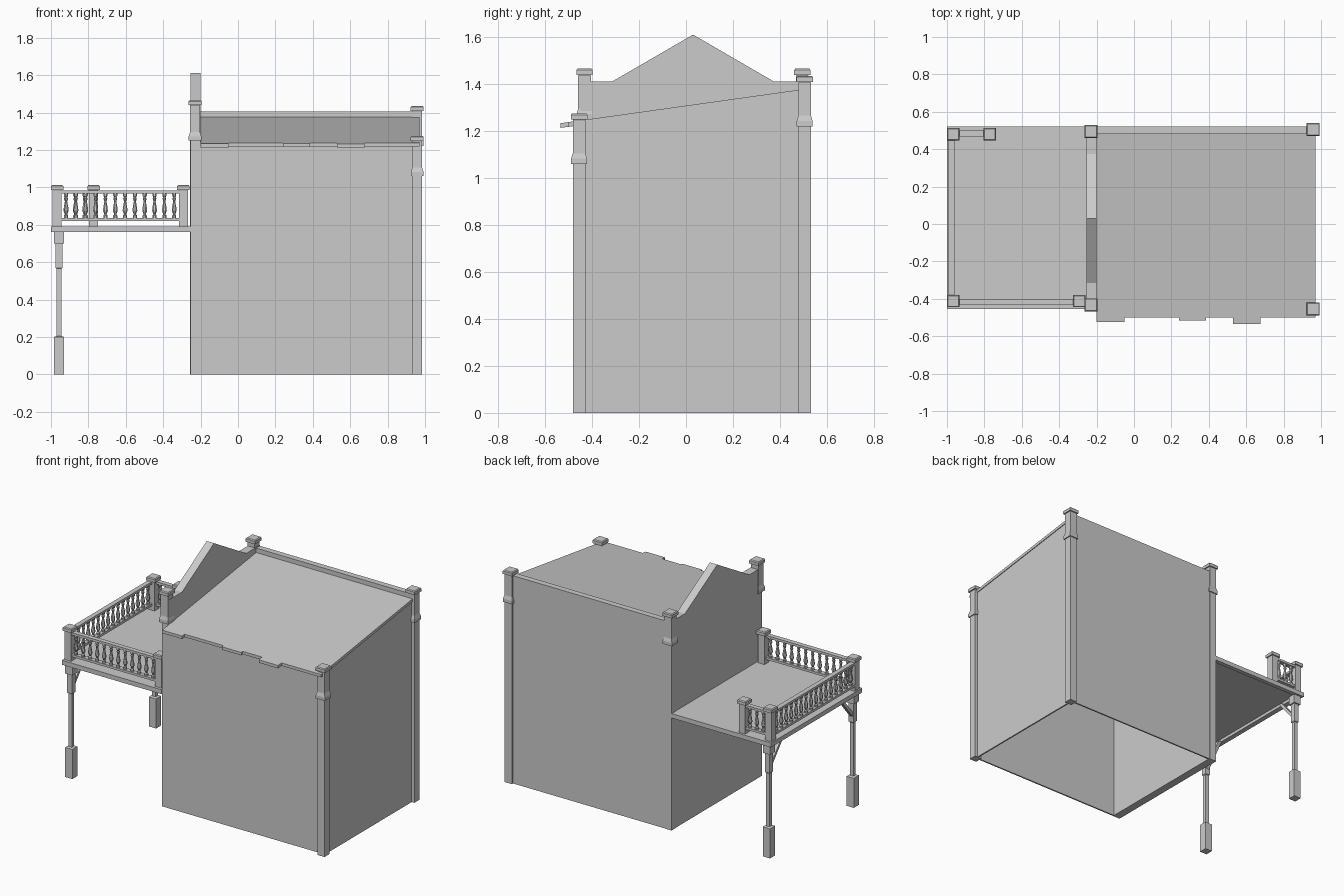
import bpy, bmesh
from math import cos, sin, pi, sqrt
from mathutils import Vector

cube = bpy.data.objects.get("Cube")
if cube:
    bpy.data.objects.remove(cube, do_unlink=True)

grey = bpy.data.materials.new("plain_grey")
grey.use_nodes = True
GREY = (0.6, 0.6, 0.6, 1)
grey.diffuse_color = GREY
grey.node_tree.nodes["Principled BSDF"].inputs["Base Color"].default_value = GREY


def finish(name, bm):
    bmesh.ops.recalc_face_normals(bm, faces=bm.faces)
    mesh = bpy.data.meshes.new(name)
    bm.to_mesh(mesh)
    bm.free()
    mesh.materials.append(grey)
    ob = bpy.data.objects.new(name, mesh)
    bpy.context.scene.collection.objects.link(ob)
    return ob


def prism(name, pts, vec):
    """Polygon swept along a vector."""
    bm = bmesh.new()
    a = [bm.verts.new(p) for p in pts]
    b = [bm.verts.new(Vector(p) + Vector(vec)) for p in pts]
    bm.faces.new(a)
    bm.faces.new(b)
    for i in range(len(a)):
        j = (i + 1) % len(a)
        bm.faces.new((a[i], a[j], b[j], b[i]))
    return finish(name, bm)


def box(name, x, y, z):
    pts = [(x[0], y[0], z[0]), (x[1], y[0], z[0]), (x[1], y[1], z[0]), (x[0], y[1], z[0])]
    return prism(name, pts, (0, 0, z[1] - z[0]))


def add_stack(bm, cx, cy, rings, sides=4):
    """Loft of (z, half width) rings, square unless more sides are given."""
    k = sqrt(2) if sides == 4 else 1
    loops = []
    for z, r in rings:
        loops.append([bm.verts.new((cx + r * k * cos(2 * pi * (i + .5) / sides),
                                    cy + r * k * sin(2 * pi * (i + .5) / sides), z))
                      for i in range(sides)])
    bm.faces.new(loops[0])
    bm.faces.new(loops[-1])
    for lo, hi in zip(loops, loops[1:]):
        for i in range(sides):
            j = (i + 1) % sides
            bm.faces.new((lo[i], lo[j], hi[j], hi[i]))


def stack(name, cx, cy, rings):
    bm = bmesh.new()
    add_stack(bm, cx, cy, rings)
    return finish(name, bm)


def cap_rings(top, w):
    return [(top - .04, w - .008), (top - .026, w), (top - .026, w + .008),
            (top - .006, w + .008), (top, w + .003)]


def roof_z(y):
    return 1.375 + 0.14 * (y - 0.48)


# House walls: open shell with a thick gabled wall on the balcony side
gable = [(-.45, 0), (.52, 0), (.52, 1.41), (.375, 1.41), (.03, 1.61), (-.315, 1.41), (-.45, 1.41)]
prism("gable_wall", [(-.255, y, z) for y, z in gable], (.055, 0, 0))
box("front_wall", (-.2, .965), (-.45, -.44), (0, roof_z(-.45) - .01))
box("back_wall", (-.2, .965), (.51, .52), (0, 1.405))
side = [(-.45, 0), (.52, 0), (.52, roof_z(.48)), (.48, roof_z(.48)), (-.45, roof_z(-.45))]
prism("side_wall", [(.955, y, z) for y, z in side], (.01, 0, 0))
box("back_parapet", (-.2, .95), (.48, .52), (1.33, 1.405))

# Sloping roof with a stepped eave
eave = [(-.2, -.525), (-.05, -.525), (-.05, -.5), (.24, -.5), (.24, -.515), (.385, -.515),
        (.385, -.5), (.53, -.5), (.53, -.535), (.675, -.535), (.675, -.5), (.97, -.5)]
outline = eave + [(.97, .49), (-.2, .49)]
prism("roof", [(x, y, roof_z(y)) for x, y in outline], (0, 0, -.02))

# Corner pillars: position, foot height, collar height, top height
pillars = {
    "front_left_pillar": (-.23, -.432, 1.25, 1.25, 1.465),
    "back_left_pillar": (-.23, .495, 0, 1.25, 1.465),
    "front_right_pillar": (.958, -.455, 0, 1.06, 1.275),
    "back_right_pillar": (.958, .505, 0, 1.22, 1.435),
}
for name, (x, y, foot, collar, top) in pillars.items():
    w = .027
    stack(name, x, y, [(foot, w), (top - .03, w)])
    stack(name + "_collar", x, y, [(collar, w + .007), (collar + .022, w + .007), (collar + .045, w)])
    stack(name + "_cap", x, y, cap_rings(top, w))

# Balcony deck and the beams under its edges
box("balcony_deck", (-1, -.255), (-.455, .52), (.78, .79))
box("front_beam", (-1, -.255), (-.455, -.42), (.76, .78))
box("back_beam", (-1, -.255), (.49, .52), (.76, .78))
box("outer_beam", (-1, -.965), (-.42, .49), (.76, .78))

# Balcony legs with diagonal braces
leg = [(0, .027), (.2, .027), (.205, .013), (.565, .013), (.57, .018),
       (.7, .018), (.7, .027), (.762, .027)]
for name, y, d in (("front", -.415, 1), ("back", .48, -1)):
    stack(name + "_leg", -.957, y, leg)
    brace = [(.01, .6), (.01, .63), (.12, .762), (.145, .762)]
    brace = [brace[0], brace[3], brace[2], brace[1]]
    prism(name + "_brace", [(-.969, y + d * s, z) for s, z in brace], (.024, 0, 0))

# Balcony pedestals
FRONT, BACK, OUTER = -.412, .48, -.967
for name, x, y in (("front_outer", OUTER, FRONT), ("front_inner", -.292, FRONT),
                   ("back_outer", OUTER, BACK), ("back_inner", -.772, BACK)):
    stack(name + "_pedestal", x, y, [(.79, .024), (.985, .024)])
    stack(name + "_pedestal_cap", x, y, cap_rings(1.012, .025))

# Railings with turned balusters
turned = [(.83, .012), (.85, .012), (.855, .006), (.875, .014), (.895, .012),
          (.925, .006), (.94, .011), (.948, .007), (.955, .012), (.975, .012)]


def railing(name, start, end, count):
    (x0, y0), (x1, y1) = start, end
    hx, hy = (0, .016) if y0 == y1 else (.016, 0)
    for part, z in (("_bottom_rail", (.82, .836)), ("_top_rail", (.968, .984))):
        box(name + part, (x0 - hx, x1 + hx), (y0 - hy, y1 + hy), z)
    bm = bmesh.new()
    for i in range(count):
        t = (i + .5) / count
        add_stack(bm, x0 + (x1 - x0) * t, y0 + (y1 - y0) * t, turned, 8)
    finish(name + "_balusters", bm)


railing("front_railing", (-.945, -.417), (-.315, -.417), 12)
railing("outer_railing", (-.977, -.39), (-.977, .457), 16)
railing("back_railing", (-.945, .485), (-.795, .485), 3)
